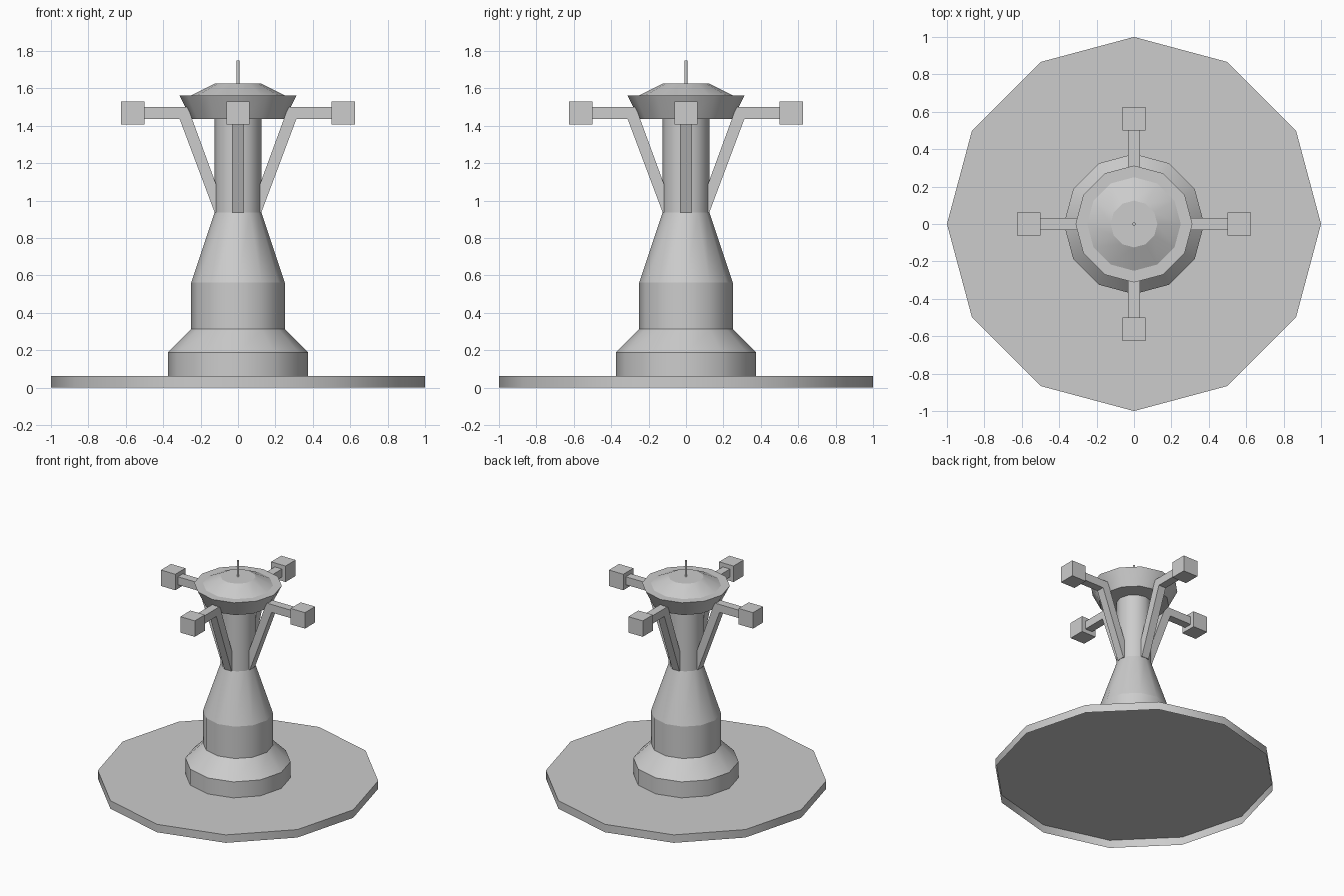
import bpy, bmesh, math
from mathutils import Matrix

cube = bpy.data.objects.get("Cube")
if cube:
    bpy.data.objects.remove(cube, do_unlink=True)

GREY = (0.605, 0.605, 0.605, 1)
grey = bpy.data.materials.new("light_grey")
grey.use_nodes = True
grey.diffuse_color = GREY
grey.node_tree.nodes["Principled BSDF"].inputs["Base Color"].default_value = GREY

U = 1 / 16  # grid unit shared by all the parts


def finish(name, bm):
    mesh = bpy.data.meshes.new(name)
    bm.to_mesh(mesh)
    bm.free()
    mesh.materials.append(grey)
    obj = bpy.data.objects.new(name, mesh)
    bpy.context.collection.objects.link(obj)


def lathe(name, profile, bottom=False, top=True, sides=12):
    """Turned part from (radius, height) pairs in units: smooth around, sharp at each ring."""
    bm = bmesh.new()
    angles = [math.tau * i / sides for i in range(sides)]
    rings = [[bm.verts.new((r * U * math.cos(a), r * U * math.sin(a), z * U)) for a in angles]
             for r, z in profile]
    for low, high in zip(rings, rings[1:]):
        for i in range(sides):
            j = (i + 1) % sides
            bm.faces.new((low[i], low[j], high[j], high[i])).smooth = True
    if bottom:
        bm.faces.new(rings[0][::-1])
    if top:
        bm.faces.new(rings[-1])
    for ring in rings:
        for i in range(sides):
            bm.edges.get((ring[i - 1], ring[i])).smooth = False
    finish(name, bm)


# Ground plate open underneath, tower, dish and mast
lathe("base_plate", [(16, 0), (16, 1)])
lathe("tower", [(6, 1), (6, 3), (4, 5), (4, 9), (2, 15), (2, 23)], top=False)
lathe("dish", [(4, 23), (5, 25), (4, 25), (2, 26)], bottom=True)
lathe("antenna", [(0.14, 26), (0.14, 28)])

# Bent bracket arms with a box at each tip
arm_outline = [(8, 24), (4.3, 24), (1, 15), (2, 15), (5, 23), (8, 23)]
for k, side in enumerate(("left", "back", "right", "front")):
    turn = Matrix.Rotation(k * math.pi / 2, 4, 'Z')
    bm = bmesh.new()
    face = bm.faces.new([bm.verts.new((x * U, -U / 2, z * U)) for x, z in arm_outline])
    solid = bmesh.ops.extrude_face_region(bm, geom=[face])
    moved = [g for g in solid["geom"] if isinstance(g, bmesh.types.BMVert)]
    bmesh.ops.translate(bm, verts=moved, vec=(0, U, 0))
    bmesh.ops.recalc_face_normals(bm, faces=bm.faces)
    bm.transform(turn)
    finish(side + "_arm", bm)

    bm = bmesh.new()
    bmesh.ops.create_cube(bm, size=2 * U)
    bm.transform(turn @ Matrix.Translation((9 * U, 0, 23.5 * U)))
    finish(side + "_arm_box", bm)
